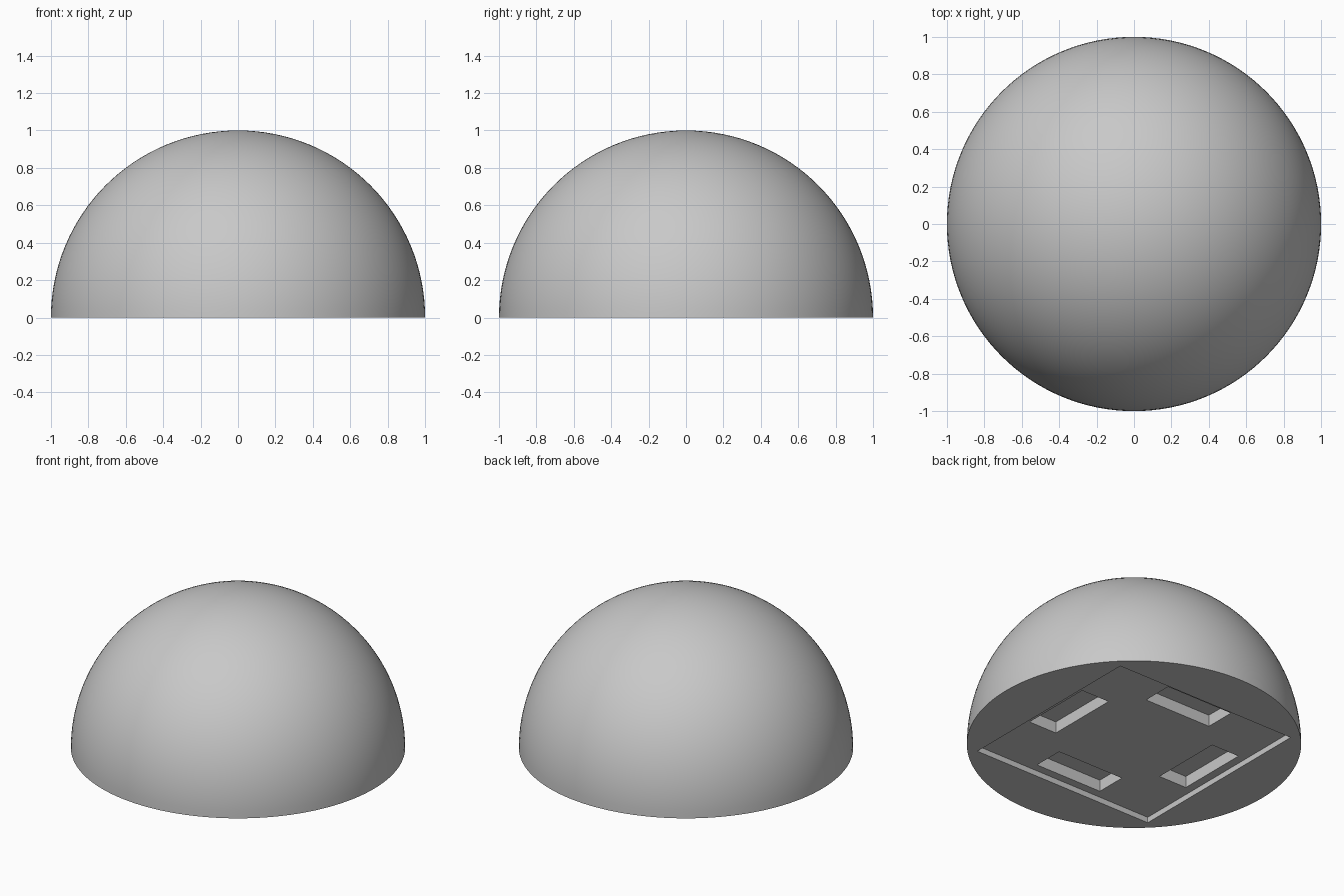
import bpy
import bmesh
from math import radians

cube = bpy.data.objects.get("Cube")
if cube:
    bpy.data.objects.remove(cube, do_unlink=True)

RECESS_HALF, RECESS_DEPTH = 0.665, 0.037
SLOT_INNER, SLOT_OUTER, SLOT_HALF = 0.405, 0.61, 0.245
SLOT_TOP = 0.113

# Single matte grey
grey = bpy.data.materials.new("light_grey")
grey.use_nodes = True
colour = (0.58, 0.58, 0.58, 1)
grey.diffuse_color = colour
grey.node_tree.nodes["Principled BSDF"].inputs["Base Color"].default_value = colour


def make_object(name, bm):
    bmesh.ops.recalc_face_normals(bm, faces=bm.faces[:])
    mesh = bpy.data.meshes.new(name)
    bm.to_mesh(mesh)
    bm.free()
    mesh.materials.append(grey)
    obj = bpy.data.objects.new(name, mesh)
    bpy.context.collection.objects.link(obj)
    return obj


def cut_box(target, name, x0, x1, y0, y1, top):
    """Sink a rectangular pocket into the underside."""
    bm = bmesh.new()
    bmesh.ops.create_cube(bm, size=1)
    bottom = -0.1
    bmesh.ops.scale(bm, vec=(x1 - x0, y1 - y0, top - bottom), verts=bm.verts)
    bmesh.ops.translate(bm, vec=((x0 + x1) / 2, (y0 + y1) / 2, (top + bottom) / 2),
                        verts=bm.verts)
    cutter = make_object(name, bm)
    cutter.hide_render = True
    mod = target.modifiers.new(name, 'BOOLEAN')
    mod.operation = 'DIFFERENCE'
    mod.solver = 'EXACT'
    mod.object = cutter
    bpy.ops.object.modifier_apply(modifier=mod.name)
    bpy.data.objects.remove(cutter, do_unlink=True)


# Dome: upper half of a sphere, closed by a flat underside
bm = bmesh.new()
bmesh.ops.create_uvsphere(bm, u_segments=128, v_segments=64, radius=1)
bmesh.ops.delete(bm, geom=[v for v in bm.verts if v.co.z < -0.001], context='VERTS')
rim = [e for e in bm.edges if e.is_boundary]
for e in rim:
    for v in e.verts:
        v.co.z = 0
bmesh.ops.contextual_create(bm, geom=rim)
dome = make_object("dome", bm)
bpy.ops.object.select_all(action='DESELECT')
bpy.context.view_layer.objects.active = dome
dome.select_set(True)

# Shallow square recess in the underside
cut_box(dome, "square_recess", -RECESS_HALF, RECESS_HALF, -RECESS_HALF, RECESS_HALF,
        RECESS_DEPTH)

# Four deeper slots, one along each side of the recess
for side in (-1, 1):
    a, b = sorted((side * SLOT_INNER, side * SLOT_OUTER))
    cut_box(dome, "side_slot", a, b, -SLOT_HALF, SLOT_HALF, SLOT_TOP)
    cut_box(dome, "end_slot", -SLOT_HALF, SLOT_HALF, a, b, SLOT_TOP)

bpy.ops.object.shade_smooth_by_angle(angle=radians(30))
